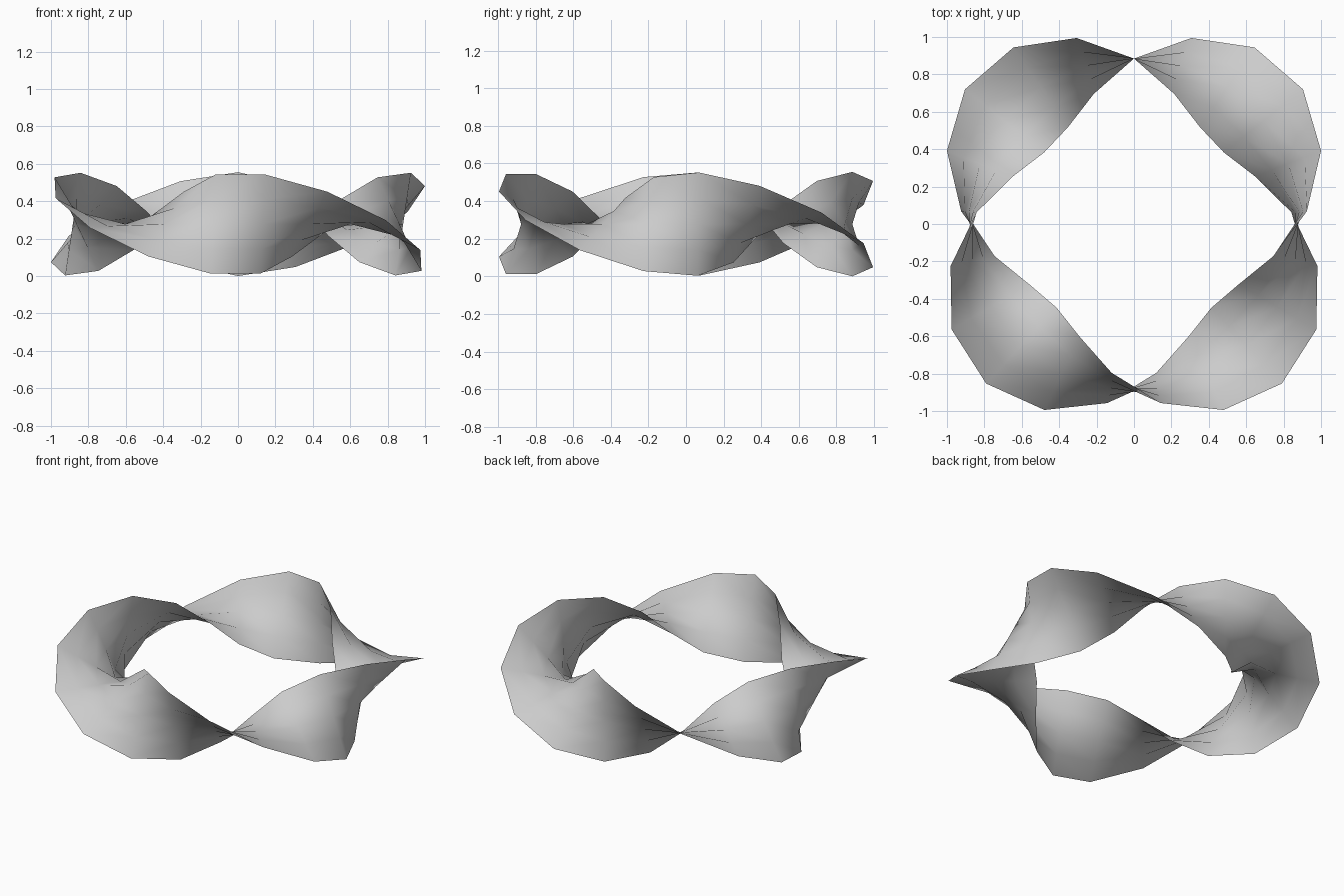
import bpy
import bmesh
from math import sin, cos, pi, tau

cube = bpy.data.objects.get("Cube")
if cube:
    bpy.data.objects.remove(cube, do_unlink=True)

SEGMENTS = 21      # steps around the ring
STRIPS = 4         # divisions across the band
RADIUS = 0.8855
HALF_WIDTH = 0.2775
TURNS = 2          # full twists per lap

# Plain grey finish
grey = bpy.data.materials.new("light grey")
grey.use_nodes = True
colour = (0.6, 0.6, 0.6, 1)
grey.diffuse_color = colour
grey.node_tree.nodes["Principled BSDF"].inputs["Base Color"].default_value = colour


def cross_section(bm, step):
    """One straight row of points across the band, rolled by the twist."""
    lap = tau * step / SEGMENTS
    around = pi / 2 + lap
    roll = TURNS * lap
    row = []
    for i in range(STRIPS + 1):
        offset = HALF_WIDTH * (2 * i / STRIPS - 1)
        r = RADIUS + offset * sin(roll)
        z = HALF_WIDTH + offset * cos(roll)
        row.append(bm.verts.new((r * cos(around), r * sin(around) - 0.001, z)))
    return row


# Twisted band: rows joined into a closed loop
bm = bmesh.new()
rows = [cross_section(bm, s) for s in range(SEGMENTS)]
for s, row in enumerate(rows):
    following = rows[(s + 1) % SEGMENTS]
    for i in range(STRIPS):
        face = bm.faces.new((row[i], row[i + 1], following[i + 1], following[i]))
        face.smooth = True

mesh = bpy.data.meshes.new("twisted_band")
bm.to_mesh(mesh)
bm.free()
mesh.materials.append(grey)
band = bpy.data.objects.new("twisted_band", mesh)
bpy.context.collection.objects.link(band)
